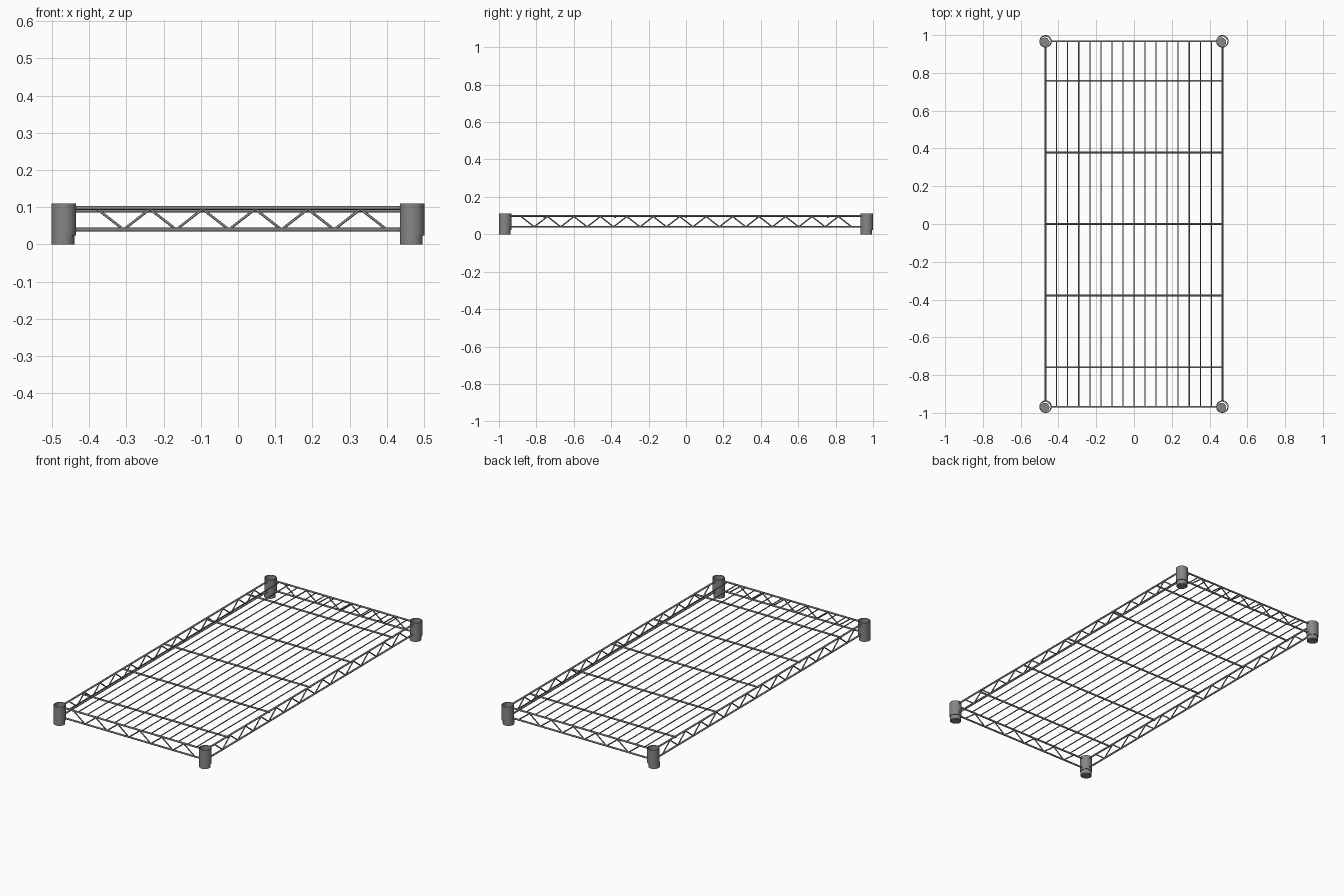
import bpy, bmesh
from math import pi
from mathutils import Vector, Matrix

cube = bpy.data.objects.get("Cube")
if cube:
    bpy.data.objects.remove(cube, do_unlink=True)

GREY = (0.24, 0.24, 0.24, 1)
steel = bpy.data.materials.new("dark grey steel")
steel.use_nodes = True
steel.diffuse_color = GREY
steel.node_tree.nodes["Principled BSDF"].inputs["Base Color"].default_value = GREY

CX, CY = 0.468, 0.967        # corner post centres
COLLAR_R, BORE_R = 0.033, 0.029
TOP_Z, LOW_Z = 0.098, 0.04   # upper and lower rail heights
RAIL_R, TRUSS_R, WIRE_R, BAR_R = 0.005, 0.0035, 0.003, 0.005


def finish(name, bm):
    bmesh.ops.recalc_face_normals(bm, faces=bm.faces)
    mesh = bpy.data.meshes.new(name)
    bm.to_mesh(mesh)
    bm.free()
    mesh.materials.append(steel)
    obj = bpy.data.objects.new(name, mesh)
    bpy.context.collection.objects.link(obj)
    bpy.ops.object.select_all(action='DESELECT')
    obj.select_set(True)
    bpy.context.view_layer.objects.active = obj
    bpy.ops.object.shade_smooth_by_angle(angle=pi / 4)


def tube(bm, inner, outer, z0, z1, shift=0):
    """Upright open tube, moved sideways by shift on both x and y."""
    profile = [(inner, z0), (outer, z0), (outer, z1), (inner, z1)]
    verts = [bm.verts.new((shift + r, shift, z)) for r, z in profile]
    edges = [bm.edges.new((verts[i], verts[(i + 1) % 4])) for i in range(4)]
    bmesh.ops.spin(bm, geom=verts + edges, cent=(shift, shift, 0), axis=(0, 0, 1),
                   angle=2 * pi, steps=32, use_merge=True)
    bmesh.ops.remove_doubles(bm, verts=bm.verts, dist=0.0001)


def rods(name, segments, radius, sides=10):
    """Round rods, one for each pair of end points."""
    bm = bmesh.new()
    for a, b in segments:
        a, b = Vector(a), Vector(b)
        turn = (b - a).to_track_quat('Z', 'Y').to_matrix().to_4x4()
        bmesh.ops.create_cone(bm, cap_ends=True, segments=sides, radius1=radius,
                              radius2=radius, depth=(b - a).length,
                              matrix=Matrix.Translation((a + b) / 2) @ turn)
    finish(name, bm)


def zigzag(start, pitch, count, place):
    """Truss segments that start on the upper rail and end on the lower one."""
    pts = [place(start + i * pitch, LOW_Z if i % 2 else TOP_Z - 0.003)
           for i in range(count + 1)]
    return list(zip(pts, pts[1:]))


# Corner collars: open tube, slimmer foot sleeve and an offset plug inside it
for fb, sy in (("front", -1), ("back", 1)):
    for side, sx in (("right", -1), ("left", 1)):
        bm = bmesh.new()
        tube(bm, BORE_R, COLLAR_R, 0.024, 0.11)
        tube(bm, 0.0275, 0.0305, 0, 0.026, shift=-0.0022)
        bmesh.ops.create_cone(bm, cap_ends=True, segments=32, radius1=0.025,
                              radius2=0.025, depth=0.024,
                              matrix=Matrix.Translation((-0.005, -0.005, 0.012)))
        bmesh.ops.translate(bm, verts=bm.verts, vec=(sx * CX, sy * CY, 0))
        finish(f"{fb}_{side}_collar", bm)

# Edge rails and their zigzag trusses
ex, ey = CX - BORE_R - 0.002, CY - BORE_R - 0.002
for name, s in (("front", -1), ("back", 1)):
    y = s * CY
    rods(f"{name}_rails", [((-ex, y, z), (ex, y, z)) for z in (TOP_Z, LOW_Z)], RAIL_R)
    rods(f"{name}_truss", zigzag(-0.378, 0.0707, 11, lambda t, z: (t, y, z)), TRUSS_R)
for name, s in (("right", -1), ("left", 1)):
    x = s * CX
    rods(f"{name}_rails", [((x, -ey, z), (x, ey, z)) for z in (TOP_Z, LOW_Z)], RAIL_R)
    rods(f"{name}_truss", zigzag(-0.882, 0.0707, 25, lambda t, z: (x, t, z)), TRUSS_R)

# Cross bars that carry the deck
rods("cross_bars", [((-CX, i * 0.379, 0.091), (CX, i * 0.379, 0.091))
                    for i in range(-2, 3)], BAR_R)

# Deck wires
rods("deck_wires", [((i * CX / 8, -CY, TOP_Z), (i * CX / 8, CY, TOP_Z))
                    for i in range(-7, 8)], WIRE_R)
